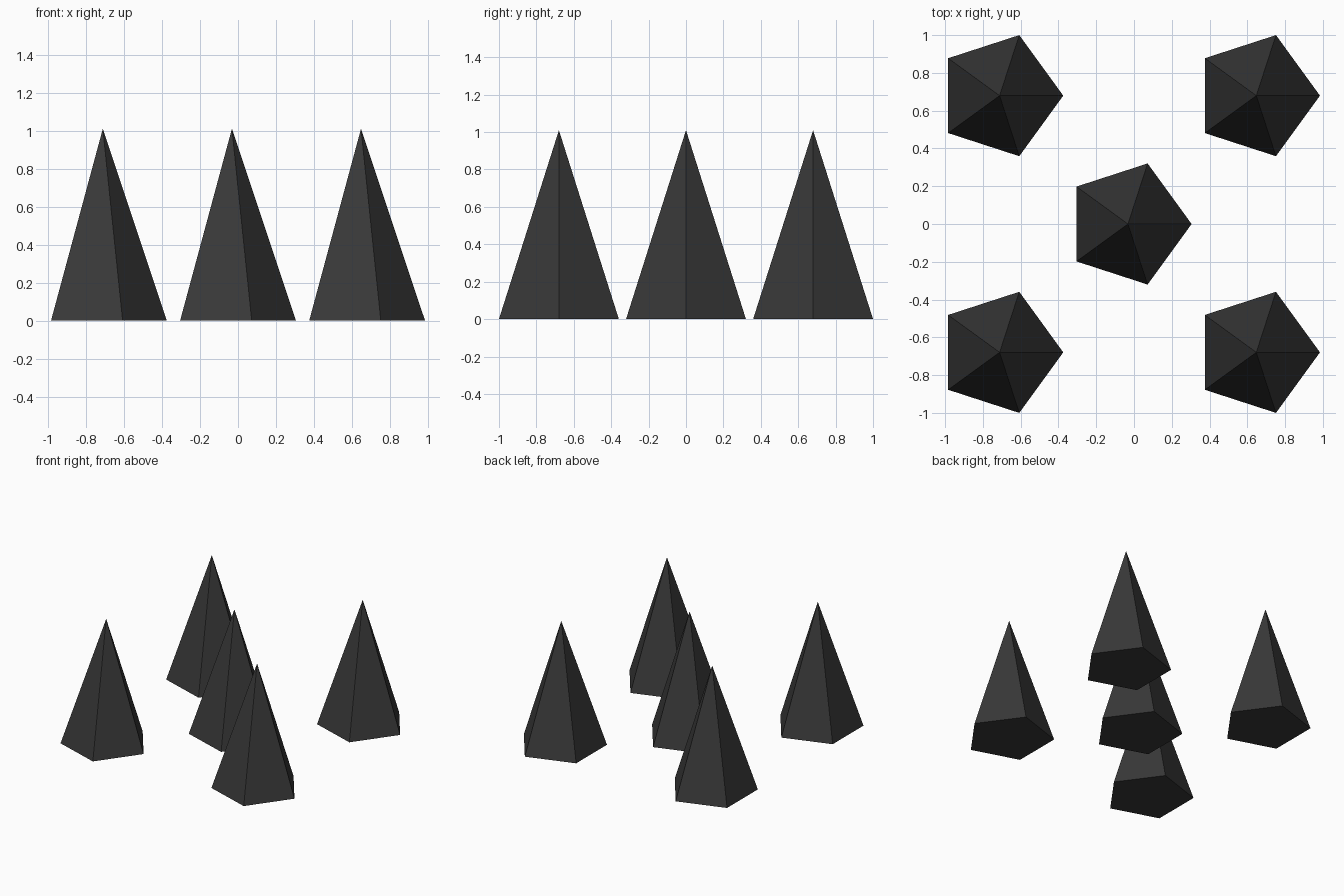
import bpy
from math import pi

if "Cube" in bpy.data.objects:
    bpy.data.objects.remove(bpy.data.objects["Cube"])

# One flat charcoal colour for everything
mat = bpy.data.materials.new("charcoal")
mat.diffuse_color = (0.04, 0.04, 0.04, 1)
mat.use_nodes = True
mat.node_tree.nodes["Principled BSDF"].inputs["Base Color"].default_value = mat.diffuse_color

RADIUS, HEIGHT, SPACING, SHIFT = 0.337, 1.01, 0.6795, -0.032


def spike(name, x, y):
    """Five-sided pyramid with one corner pointing to +x."""
    bpy.ops.mesh.primitive_cone_add(
        vertices=5, radius1=RADIUS, radius2=0, depth=HEIGHT,
        location=(x, y, HEIGHT / 2), rotation=(0, 0, -pi / 2))
    ob = bpy.context.object
    ob.name = name
    ob.data.materials.append(mat)


# Centre spike and four corner spikes
spike("centre_spike", SHIFT, 0)
for sx, side in ((-1, "left"), (1, "right")):
    for sy, end in ((-1, "front"), (1, "back")):
        spike(f"{end}_{side}_spike", SHIFT + sx * SPACING, sy * SPACING)
